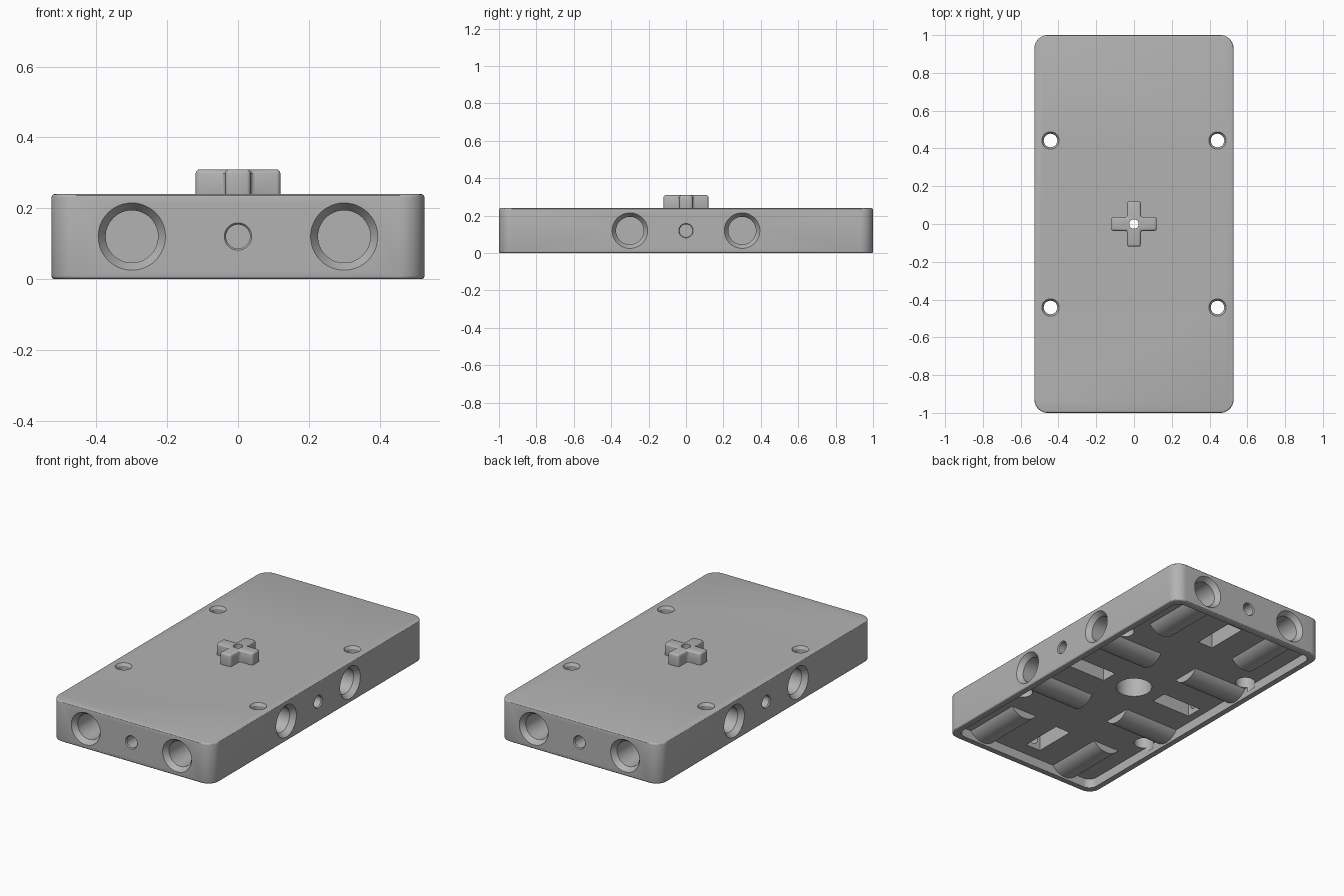
import bpy, bmesh, math
from mathutils import Matrix, Vector

if "Cube" in bpy.data.objects:
    bpy.data.objects.remove(bpy.data.objects["Cube"], do_unlink=True)

grey = bpy.data.materials.new("plain_grey")
grey.use_nodes = True
colour = (0.45, 0.45, 0.45, 1)
grey.diffuse_color = colour
grey.node_tree.nodes["Principled BSDF"].inputs["Base Color"].default_value = colour

HALF_X, HALF_Y, HEIGHT = 0.527, 1.0, 0.24
FLOOR, AXIS = 0.056, 0.12
WALL = 0.04


def make(name, bm):
    bmesh.ops.recalc_face_normals(bm, faces=bm.faces)
    mesh = bpy.data.meshes.new(name)
    bm.to_mesh(mesh)
    bm.free()
    mesh.materials.append(grey)
    obj = bpy.data.objects.new(name, mesh)
    bpy.context.collection.objects.link(obj)
    return obj


def prism(bm, outline, bottom, top):
    low = [bm.verts.new((x, y, bottom)) for x, y in outline]
    high = [bm.verts.new((x, y, top)) for x, y in outline]
    bm.faces.new(low)
    bm.faces.new(high)
    for i in range(len(low)):
        j = (i + 1) % len(low)
        bm.faces.new((low[i], low[j], high[j], high[i]))


def rounded_box(hx, hy, radius, bottom, top):
    outline = []
    for corner, (sx, sy) in enumerate([(1, 1), (-1, 1), (-1, -1), (1, -1)]):
        for step in range(11):
            a = (corner + step / 10) * math.pi / 2
            outline.append((sx * (hx - radius) + radius * math.cos(a),
                            sy * (hy - radius) + radius * math.sin(a)))
    bm = bmesh.new()
    prism(bm, outline, bottom, top)
    return bm


def turned(bm, profile, origin, direction, sides=48):
    """Closed solid of revolution; profile is (radius, distance) pairs."""
    place = Matrix.Translation(origin) @ Vector(direction).to_track_quat("Z", "Y").to_matrix().to_4x4()
    rings = []
    for r, h in profile:
        angles = [2 * math.pi * i / sides for i in range(sides)]
        rings.append([bm.verts.new(place @ Vector((r * math.cos(a), r * math.sin(a), h)))
                      for a in angles])
    bm.faces.new(rings[0])
    bm.faces.new(rings[-1])
    for a, b in zip(rings, rings[1:]):
        for i in range(sides):
            j = (i + 1) % sides
            bm.faces.new((a[i], a[j], b[j], b[i]))


def bevel(obj, width, segments):
    mod = obj.modifiers.new("soft_edges", "BEVEL")
    mod.width, mod.segments = width, segments
    mod.limit_method, mod.angle_limit = "ANGLE", math.radians(40)
    apply(obj, mod)


def apply(obj, mod):
    bpy.ops.object.select_all(action="DESELECT")
    bpy.context.view_layer.objects.active = obj
    obj.select_set(True)
    bpy.ops.object.modifier_apply(modifier=mod.name)


def combine(obj, tool, operation):
    mod = obj.modifiers.new("combine", "BOOLEAN")
    mod.operation, mod.object, mod.solver = operation, tool, "EXACT"
    apply(obj, mod)


# Main plate with softened rims
plate = make("base_plate", rounded_box(HALF_X, HALF_Y, 0.07, 0, HEIGHT))
bevel(plate, 0.009, 3)

# Shallow recess underneath
recess = make("recess_cutter", rounded_box(HALF_X - WALL, HALF_Y - WALL, 0.05, -0.1, FLOOR))

# Tubes, sockets, screw holes and nut slots on all four sides
tubes, sockets, pins, slots = [bmesh.new() for _ in range(4)]
sides = [(1, 0, HALF_X, 0.31), (-1, 0, HALF_X, 0.31), (0, 1, HALF_Y, 0.75), (0, -1, HALF_Y, 0.75)]
for dx, dy, reach, slot_at in sides:
    inward = (-dx, -dy, 0)
    for offset in (-0.3, 0.3):
        start = Vector((dx * reach + abs(dy) * offset, dy * reach + abs(dx) * offset, AXIS))
        turned(tubes, [(0.108, 0.02), (0.108, 0.4)], start, inward)
        turned(sockets, [(0.102, -0.01), (0.095, 0), (0.074, 0.03), (0.074, 0.365)], start, inward)
    face = Vector((dx * reach, dy * reach, AXIS))
    turned(pins, [(0.042, -0.004), (0.034, 0.006), (0.034, reach - slot_at)], face, inward, 32)
    hx, hy = (0.13, 0.05) if dx else (0.05, 0.13)
    cx, cy = dx * slot_at, dy * slot_at
    prism(slots, [(cx - hx, cy - hy), (cx + hx, cy - hy), (cx + hx, cy + hy), (cx - hx, cy + hy)],
          0.03, 0.175)

# Vertical corner holes and central screw hole
holes = bmesh.new()
for x in (-0.442, 0.442):
    for y in (-0.442, 0.442):
        turned(holes, [(0.055, 0.03), (0.055, 0.14), (0.036, 0.14), (0.036, 0.225),
                       (0.046, HEIGHT), (0.05, 0.25)], (x, y, 0), (0, 0, 1), 32)
turned(holes, [(0.1, 0.03), (0.1, 0.17), (0.025, 0.17), (0.025, 0.4)], (0, 0, 0), (0, 0, 1))

tube_tool = make("tube_helper", tubes)
socket_tool = make("socket_cutter", sockets)
pin_tool = make("pin_cutter", pins)
slot_tool = make("slot_cutter", slots)
hole_tool = make("hole_cutter", holes)
combine(plate, recess, "DIFFERENCE")
combine(plate, tube_tool, "UNION")
for tool in (socket_tool, slot_tool, pin_tool, hole_tool):
    combine(plate, tool, "DIFFERENCE")

# Cross-shaped peg on top
w, arm = 0.036, 0.12
quarter = [(arm, -w), (arm, w), (w, w)]
outline = []
for turn in range(4):
    c, s = round(math.cos(turn * math.pi / 2)), round(math.sin(turn * math.pi / 2))
    outline += [(c * x - s * y, s * x + c * y) for x, y in quarter]
bm = bmesh.new()
prism(bm, outline, 0.22, 0.31)
peg = make("cross_peg", bm)
bevel(peg, 0.012, 3)
combine(peg, hole_tool, "DIFFERENCE")

# Remove the helpers and shade
for tool in (recess, tube_tool, socket_tool, pin_tool, slot_tool, hole_tool):
    bpy.data.objects.remove(tool, do_unlink=True)
for obj in (plate, peg):
    bpy.ops.object.select_all(action="DESELECT")
    bpy.context.view_layer.objects.active = obj
    obj.select_set(True)
    bpy.ops.object.shade_smooth_by_angle(angle=math.radians(30))
